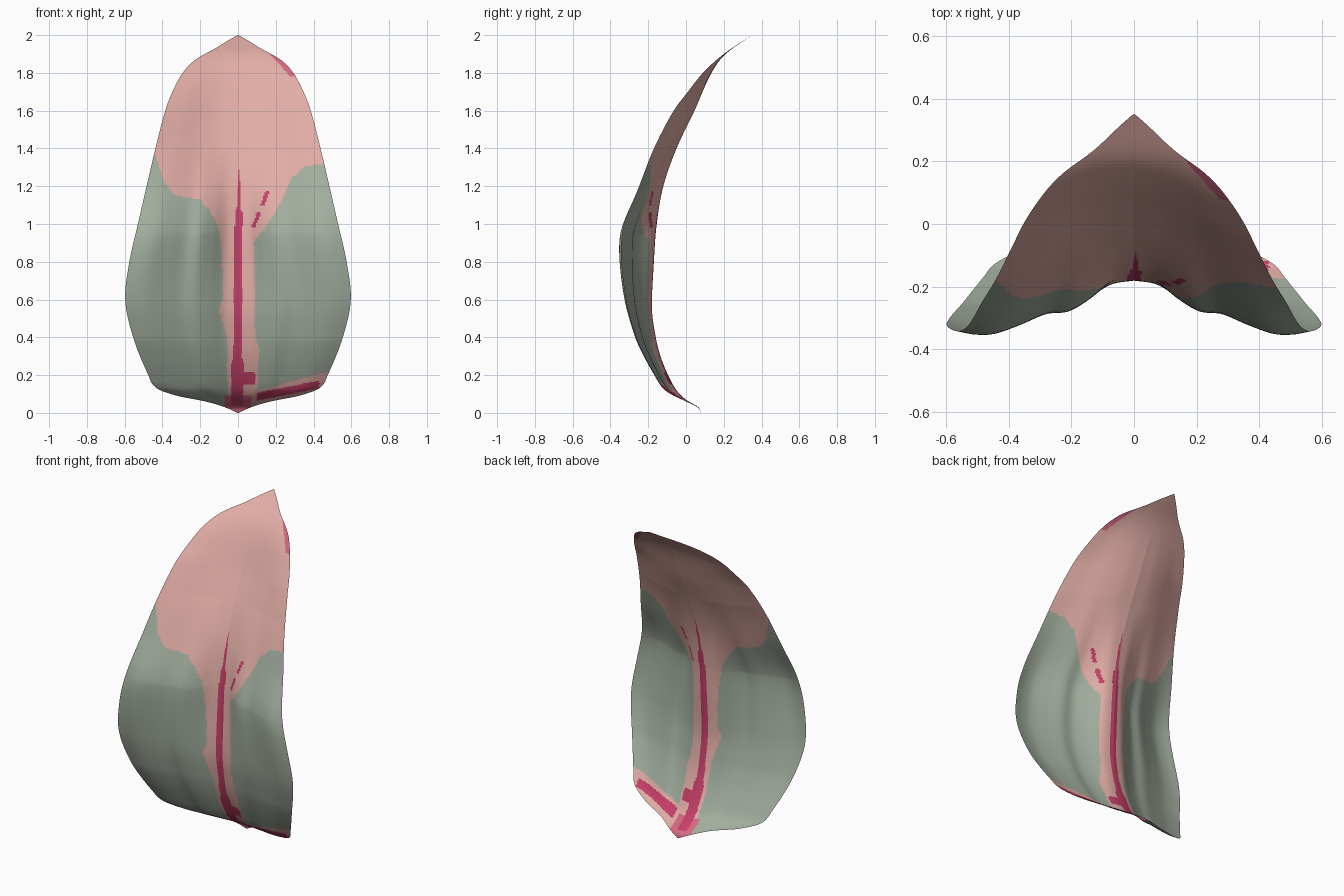
import bpy, bmesh, math

if "Cube" in bpy.data.objects:
    bpy.data.objects.remove(bpy.data.objects["Cube"])


def curve(points, v):
    """Smooth interpolation through (position, value) points."""
    if v <= points[0][0]:
        return points[0][1]
    if v >= points[-1][0]:
        return points[-1][1]
    n = len(points)

    def slope(k):
        a, b = points[max(k - 1, 0)], points[min(k + 1, n - 1)]
        return (b[1] - a[1]) / (b[0] - a[0])
    i = max(k for k in range(n - 1) if points[k][0] <= v)
    (x0, y0), (x1, y1) = points[i], points[i + 1]
    h = x1 - x0
    t = (v - x0) / h
    return ((2*t**3 - 3*t**2 + 1) * y0 + (t**3 - 2*t**2 + t) * h * slope(i)
            + (3*t**2 - 2*t**3) * y1 + (t**3 - t**2) * h * slope(i + 1))


def line(points, v):
    """Straight interpolation, used for colour borders."""
    for (a, p), (b, q) in zip(points, points[1:]):
        if v <= b:
            return p + (q - p) * max(0, v - a) / (b - a)
    return points[-1][1]


# Half width, midrib depth and margin depth, all by height
WIDTH = [(0, 0.003), (0.03, 0.07), (0.06, 0.17), (0.09, 0.32), (0.13, 0.43),
         (0.2, 0.475), (0.4, 0.555), (0.6, 0.597), (0.8, 0.575), (1.0, 0.53),
         (1.4, 0.437), (1.6, 0.385), (1.7, 0.347), (1.8, 0.293), (1.87, 0.225),
         (1.93, 0.12), (1.97, 0.055), (2, 0.003)]
MIDRIB = [(0, 0.08), (0.03, 0.065), (0.07, 0.0), (0.12, -0.05), (0.2, -0.095),
          (0.3, -0.135), (0.4, -0.16), (0.55, -0.18), (0.8, -0.17), (1.0, -0.155),
          (1.2, -0.12), (1.4, -0.05), (1.6, 0.045), (1.8, 0.135), (1.9, 0.21), (2, 0.35)]
MARGIN = [(0, 0.08), (0.03, 0.06), (0.07, -0.02), (0.1, -0.08), (0.13, -0.12),
          (0.2, -0.165), (0.3, -0.22), (0.4, -0.265), (0.6, -0.32), (0.85, -0.347),
          (1.0, -0.33), (1.2, -0.25), (1.4, -0.17), (1.6, -0.065), (1.7, 0.01),
          (1.8, 0.09), (1.9, 0.2), (2, 0.35)]
# Cross-sections from midrib to margin: lobed below, plain above
LOBED = [(0, 0), (0.12, 0.09), (0.25, 0.4), (0.37, 0.62), (0.5, 0.67),
         (0.65, 0.86), (0.8, 1.02), (0.9, 1.03), (1, 0.97)]
PLAIN = [(0, 0), (0.25, 0.1), (0.5, 0.35), (0.75, 0.7), (1, 1)]
# Left and right borders of the blush, by height
BLUSH_L = [(0.05, -0.05), (0.4, -0.06), (0.55, -0.1), (0.62, -0.075), (0.9, -0.09),
           (1.0, -0.11), (1.07, -0.15), (1.13, -0.2), (1.15, -0.33), (1.22, -0.39), (1.4, -0.45)]
BLUSH_R = [(0.05, 0.1), (0.34, 0.11), (0.42, 0.09), (0.9, 0.08), (1.02, 0.17),
           (1.14, 0.24), (1.24, 0.28), (1.31, 0.36), (1.32, 0.6)]
GREEN, PINK, CRIMSON, ROSE = range(4)


def colour(x, z):
    # Midrib, forked vein and base streak
    rib = line([(0.04, 0.03), (0.25, 0.035), (0.3, 0.022), (1.06, 0.02), (1.08, 0.01), (1.29, 0.003)], z)
    if 0.04 < z < 1.29 and abs(x - 0.008 * (z - 0.6)) < rib:
        return CRIMSON
    if 0 < x < 0.09 and 0.15 < z < 0.215:
        return CRIMSON
    if 0.98 < z < 1.18 and abs(x - 0.08 - 0.4 * (z - 0.98)) < 0.011 and abs(z - 1.08) > 0.015:
        return CRIMSON
    if 0.1 < x < 0.43 and abs(z - 0.085 - 0.2 * (x - 0.1)) < 0.02:
        return CRIMSON
    # Rose base tip and rose mark on the upper margin
    if z < 0.09 and abs(x) < 0.07:
        return ROSE
    if 1.78 < z < 1.92 and x > 0.16 + (1.91 - z) * 0.9:
        return ROSE
    # Pink blush, including the right base corner
    if line(BLUSH_L, z) < x < line(BLUSH_R, z):
        return PINK
    if x > 0 and z < 0.09 + 0.27 * x:
        return PINK
    return GREEN


def petal_point(s, z):
    t = abs(s)
    mix = min(1, max(0, (z - 0.95) / 0.5))
    f = curve(LOBED, t) * (1 - mix) + curve(PLAIN, t) * mix
    mid, edge = curve(MIDRIB, z), curve(MARGIN, z)
    return (s * curve(WIDTH, z), mid + (edge - mid) * f, z)


# Petal sheet, denser at the midrib and the base
ROWS, HALF = 260, 55
bm = bmesh.new()
grid = []
for r in range(ROWS + 1):
    z = 2 * (r / ROWS) ** 1.25
    row = []
    for c in range(-HALF, HALF + 1):
        s = math.copysign(abs(c / HALF) ** 1.25, c)
        row.append(bm.verts.new(petal_point(s, z)))
    grid.append(row)
for low, high in zip(grid, grid[1:]):
    for c in range(2 * HALF):
        face = bm.faces.new((low[c], low[c + 1], high[c + 1], high[c]))
        mid = face.calc_center_median()
        face.material_index = colour(mid.x, mid.z)
        face.smooth = True
mesh = bpy.data.meshes.new("petal")
bm.to_mesh(mesh)
bm.free()
petal = bpy.data.objects.new("petal", mesh)
bpy.context.collection.objects.link(petal)

for name, rgb in (("sage green", (0.36, 0.42, 0.345)), ("blush pink", (0.76, 0.42, 0.38)),
                  ("crimson", (0.56, 0.05, 0.14)), ("rose", (0.66, 0.14, 0.22))):
    mat = bpy.data.materials.new(name)
    mat.diffuse_color = (*rgb, 1)
    mat.use_nodes = True
    mat.node_tree.nodes["Principled BSDF"].inputs["Base Color"].default_value = mat.diffuse_color
    mesh.materials.append(mat)
